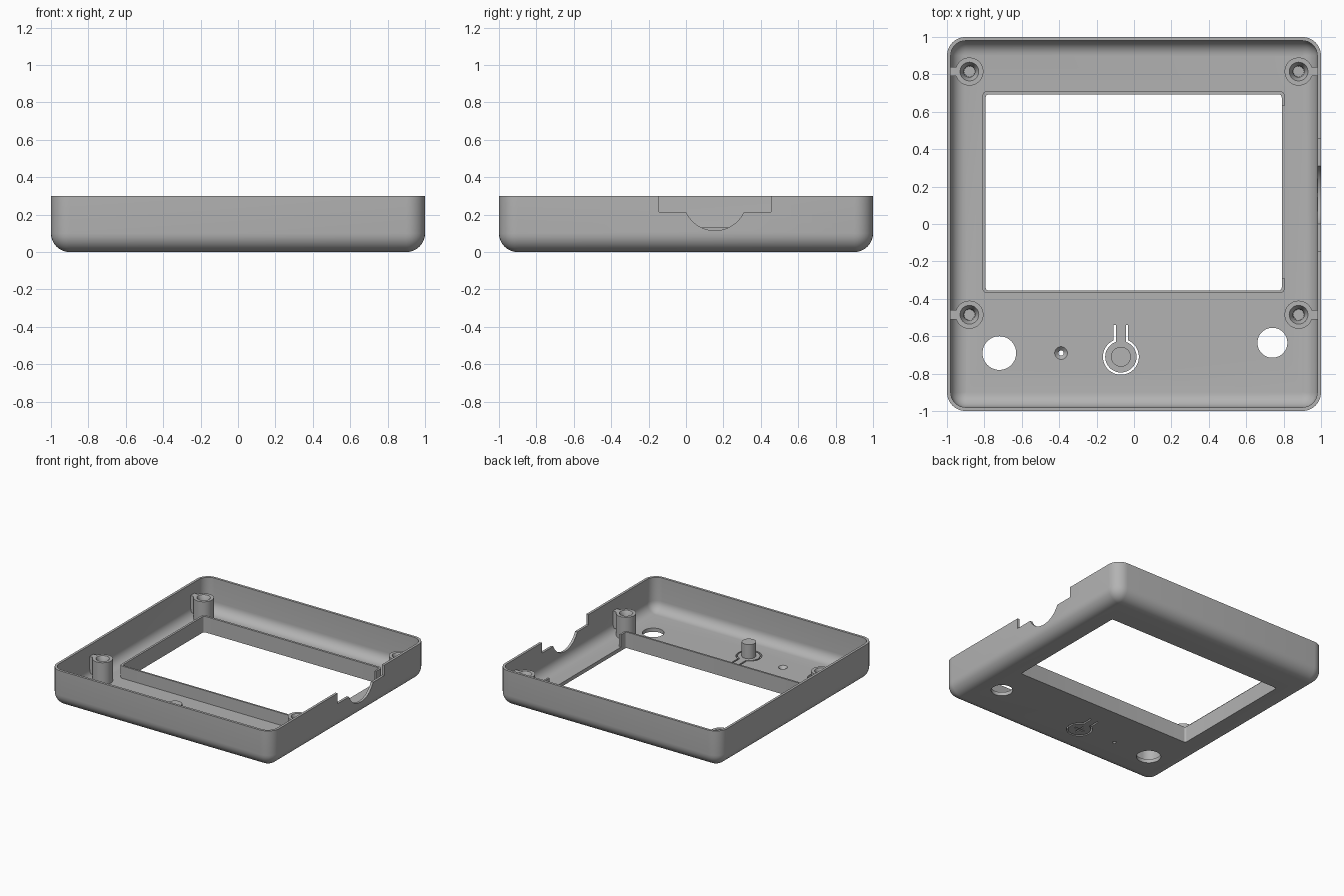
import bpy, bmesh
from math import sin, cos, pi, radians, asin

cube = bpy.data.objects.get("Cube")
if cube:
    bpy.data.objects.remove(cube, do_unlink=True)

grey = bpy.data.materials.new("grey_plastic")
grey.use_nodes = True
colour = (0.45, 0.45, 0.45, 1)
grey.diffuse_color = colour
grey.node_tree.nodes["Principled BSDF"].inputs["Base Color"].default_value = colour


def loft(bm, loops, cyclic=False):
    """Skin a run of equal-length loops; cap the ends, or close it into a ring."""
    rows = [[bm.verts.new(p) for p in loop] for loop in loops]
    pairs = list(zip(rows, rows[1:]))
    if cyclic:
        pairs.append((rows[-1], rows[0]))
    else:
        bm.faces.new(rows[0][::-1])
        bm.faces.new(rows[-1])
    n = len(rows[0])
    for a, b in pairs:
        for i in range(n):
            j = (i + 1) % n
            bm.faces.new((a[i], a[j], b[j], b[i]))


def finish(name, bm, smooth=True):
    bmesh.ops.recalc_face_normals(bm, faces=bm.faces)
    mesh = bpy.data.meshes.new(name)
    bm.to_mesh(mesh)
    bm.free()
    obj = bpy.data.objects.new(name, mesh)
    bpy.context.collection.objects.link(obj)
    mesh.materials.append(grey)
    if smooth:
        shade(obj)
    return obj


def shade(obj):
    bpy.ops.object.select_all(action="DESELECT")
    obj.select_set(True)
    bpy.context.view_layer.objects.active = obj
    bpy.ops.object.shade_smooth_by_angle(angle=radians(35))


def arc(cx, cy, r, start, end, n):
    steps = [start + (end - start) * i / n for i in range(n + 1)]
    return [(cx + r * cos(a), cy + r * sin(a)) for a in steps]


def at_z(points, z):
    return [(x, y, z) for x, y in points]


def rounded_rect(x0, x1, y0, y1, r, z, n=8):
    corners = ((x1 - r, y1 - r), (x0 + r, y1 - r), (x0 + r, y0 + r), (x1 - r, y0 + r))
    pts = []
    for k, (cx, cy) in enumerate(corners):
        pts += arc(cx, cy, r, k * pi / 2, (k + 1) * pi / 2, n)
    return at_z(pts, z)


def circle(x, y, r, z, n=48):
    return at_z(arc(x, y, r, 0, 2 * pi, n)[:-1], z)


def lathe(bm, x, y, profile):
    loft(bm, [circle(x, y, r, z) for r, z in profile])


def box(bm, x0, x1, y0, y1, z0, z1):
    corners = [(x0, y0), (x1, y0), (x1, y1), (x0, y1)]
    loft(bm, [at_z(corners, z0), at_z(corners, z1)])


def cut(obj, cutter):
    cutter.hide_render = True
    mod = obj.modifiers.new("cut", "BOOLEAN")
    mod.operation = "DIFFERENCE"
    mod.solver = "EXACT"
    mod.object = cutter
    bpy.context.view_layer.objects.active = obj
    bpy.ops.object.modifier_apply(modifier=mod.name)
    bpy.data.objects.remove(cutter, do_unlink=True)
    shade(obj)


HEIGHT, WALL, FLOOR, FILLET = 0.3, 0.02, 0.03, 0.1


def side_loops(inset, radius, base):
    """Loops from the floor edge up round the fillet to the rim."""
    loops = []
    for i in range(9):
        a = i * pi / 16
        grow = inset + radius * (1 - sin(a))
        h = 1 - grow
        loops.append(rounded_rect(-h, h, -h, h, max(FILLET - grow, 0.002),
                                  base + radius * (1 - cos(a))))
    h = 1 - inset
    loops.append(rounded_rect(-h, h, -h, h, FILLET - inset, HEIGHT))
    return loops


# Tray with rounded lower edges
bm = bmesh.new()
loft(bm, side_loops(0, FILLET, 0) + side_loops(WALL, FILLET - WALL, FLOOR)[::-1])
shell = finish("case_shell", bm, False)

# Openings in the tray
BX, BY = -0.07, -0.71
bm = bmesh.new()
loft(bm, [rounded_rect(-0.81, 0.805, -0.37, 0.71, 0.025, z) for z in (-0.1, 0.1)])
for x, y, r in ((-0.72, -0.69, 0.09), (0.74, -0.635, 0.08)):
    lathe(bm, x, y, [(r, -0.1), (r, 0.1)])
lathe(bm, -0.39, -0.69, [(0.014, -0.1), (0.014, 0.01), (0.034, FLOOR), (0.034, 0.1)])


# Keyhole slot that frees the push button and its tongue
def keyhole(half, r):
    a = asin(half / r)
    ring = arc(BX, BY, r, pi / 2 + a, 2.5 * pi - a, 40)
    return [(BX - half, BY + 0.17)] + ring + [(BX + half, BY + 0.17)]


slot = keyhole(0.039, 0.096) + keyhole(0.027, 0.084)[::-1]
loft(bm, [at_z(slot, -0.1), at_z(slot, 0.1)])

# Cable notch in the left wall: a wide step with a round dip
dip = arc(0.155, 0.285, 0.17, pi + asin(0.07 / 0.17), 2 * pi - asin(0.07 / 0.17), 24)
notch = [(-0.145, 0.4), (-0.145, 0.215)] + dip + [(0.455, 0.215), (0.455, 0.4)]
loft(bm, [[(x, y, z) for y, z in notch] for x in (0.9, 1.1)])
cut(shell, finish("openings_cutter", bm, False))

# Shallow cross under the button
w, l = 0.006, 0.045
cross = [(w, w), (w, l), (-w, l), (-w, w), (-l, w), (-l, -w),
         (-w, -w), (-w, -l), (w, -l), (w, -w), (l, -w), (l, w)]
cross = [(BX + x, BY + y) for x, y in cross]
bm = bmesh.new()
loft(bm, [at_z(cross, -0.02), at_z(cross, 0.008)])
cut(shell, finish("cross_cutter", bm, False))

# Raised frame round the window, lowered to the floor on the left side
bm = bmesh.new()
outer = [rounded_rect(-0.81, 0.805, -0.37, 0.71, 0.025, z) for z in (0, 0.13)]
inner = [rounded_rect(-0.793, 0.79, -0.355, 0.692, 0.015, z) for z in (0.13, 0)]
loft(bm, outer + inner, cyclic=True)
frame = finish("window_frame", bm, False)
bm = bmesh.new()
box(bm, 0.7, 0.9, -0.29, 0.63, FLOOR, 0.2)
cut(frame, finish("frame_cutter", bm, False))

# Push button peg
bm = bmesh.new()
lathe(bm, BX, BY, [(0.053, 0.02), (0.053, 0.145)])
finish("button_peg", bm)

# Screw posts with ribs joining them to the walls
for side, sx in (("left", 1), ("right", -1)):
    for end, y in (("front", -0.485), ("back", 0.815)):
        bm = bmesh.new()
        lathe(bm, sx * 0.88, y, [(0.075, 0.02), (0.075, 0.21), (0.05, 0.21),
                                 (0.03, 0.17), (0.028, 0.06)])
        finish(f"{end}_{side}_screw_post", bm)
        bm = bmesh.new()
        x0, x1 = sorted((sx * 0.94, sx * 0.985))
        box(bm, x0, x1, y - 0.025, y + 0.025, 0.07, 0.2095)
        finish(f"{end}_{side}_post_rib", bm)
